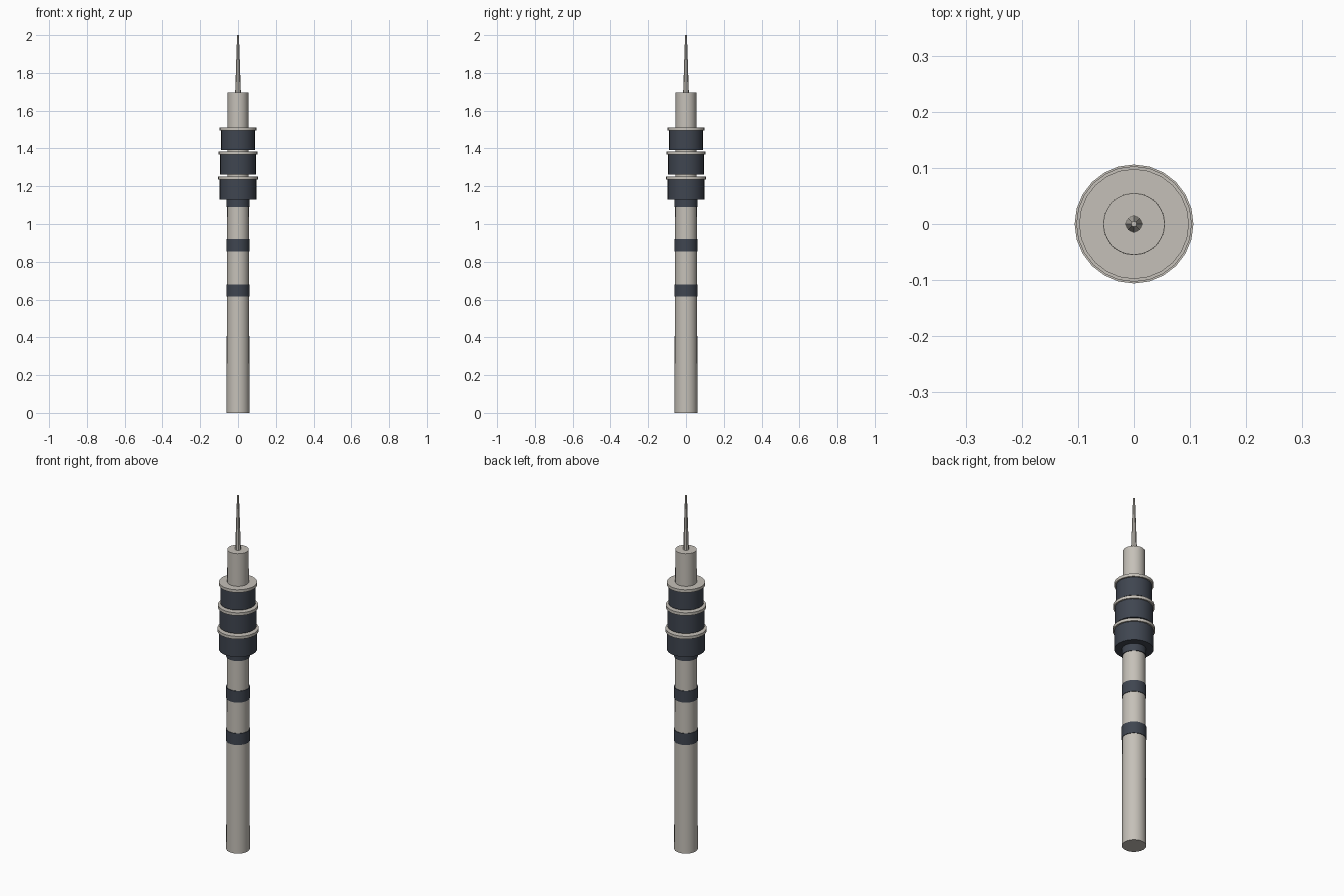
import bpy
import math

cube = bpy.data.objects.get("Cube")
if cube:
    bpy.data.objects.remove(cube, do_unlink=True)


def make_material(name, rgb):
    mat = bpy.data.materials.new(name)
    mat.use_nodes = True
    mat.diffuse_color = (*rgb, 1)
    mat.node_tree.nodes["Principled BSDF"].inputs["Base Color"].default_value = (*rgb, 1)
    return mat


concrete = make_material("warm grey concrete", (0.56, 0.53, 0.48))
glass = make_material("dark slate glass", (0.05, 0.06, 0.08))


def drum(name, z0, z1, r0, r1, mat, sides=24):
    """Upright round part between two heights, tapering from r0 to r1."""
    bpy.ops.mesh.primitive_cone_add(vertices=sides, radius1=r0, radius2=r1,
                                    depth=z1 - z0, location=(0, 0, (z0 + z1) / 2))
    obj = bpy.context.object
    obj.name = name
    obj.data.materials.append(mat)
    bpy.ops.object.shade_smooth_by_angle(angle=math.radians(30))
    return obj


# Tapered shaft and antenna
shaft_top = 1.695
drum("shaft", 0, shaft_top, 0.061, 0.055, concrete)
drum("antenna", shaft_top, 2, 0.015, 0.005, concrete, sides=8)

# Dark bands around the shaft
drum("lower_band", 0.615, 0.68, 0.062, 0.062, glass)
drum("upper_band", 0.855, 0.92, 0.061, 0.061, glass)
drum("pod_collar", 1.09, 1.13, 0.061, 0.061, glass)

# Three stacked pods, each capped by a pale rim
pods = [("lower", 1.13, 1.235, 0.098),
        ("middle", 1.262, 1.367, 0.095),
        ("upper", 1.392, 1.495, 0.09)]
for label, bottom, top, radius in pods:
    drum(label + "_pod", bottom, top, radius, radius, glass)
    drum(label + "_rim", top, top + 0.016, radius + 0.008, radius + 0.008, concrete)
